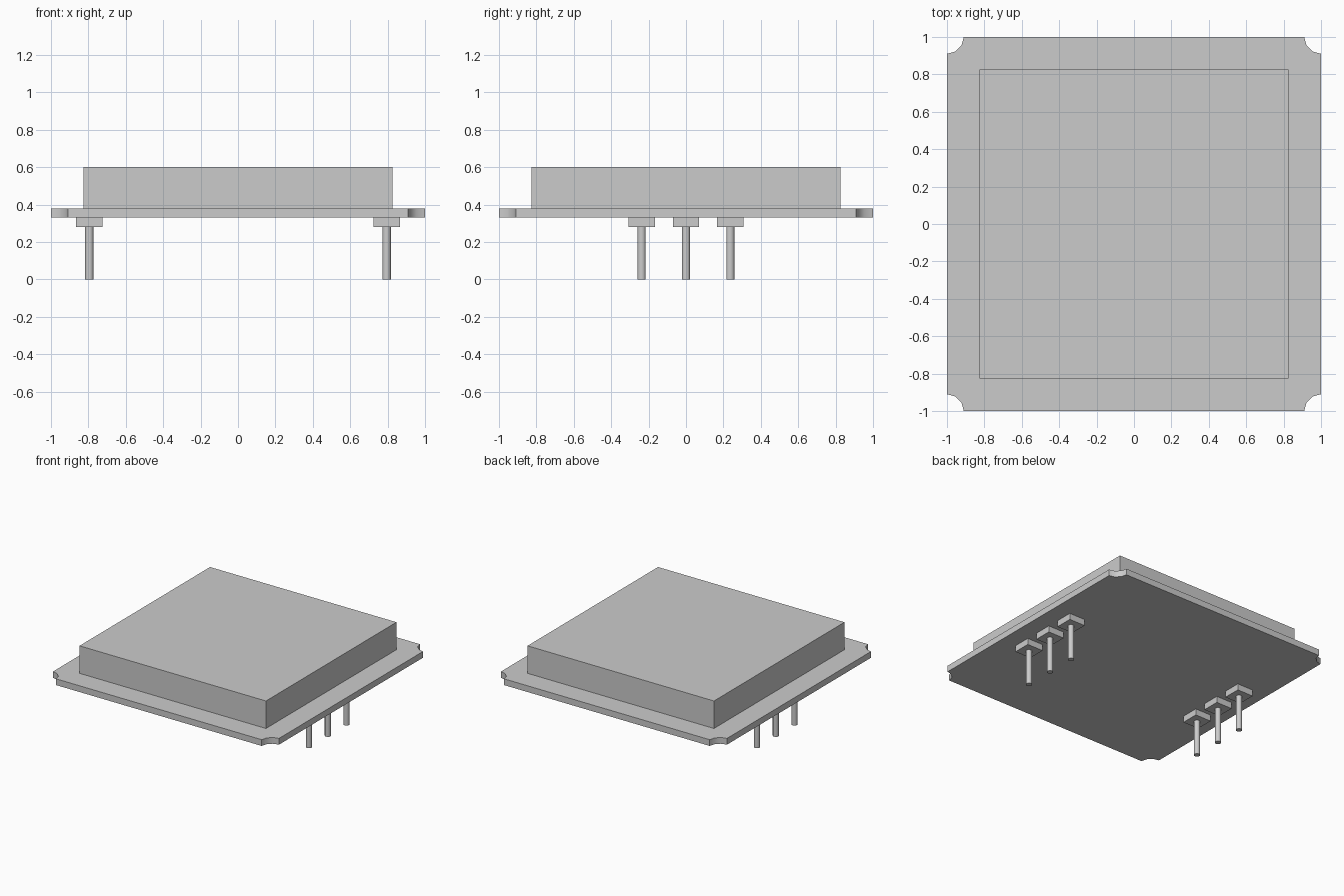
import bpy, bmesh
from math import cos, sin, pi

if "Cube" in bpy.data.objects:
    bpy.data.objects.remove(bpy.data.objects["Cube"])


def prism(name, outline, z0, z1, smooth_angle=None):
    """Extrude a closed XY outline from z0 to z1."""
    bm = bmesh.new()
    base = bm.faces.new([bm.verts.new((x, y, z0)) for x, y in outline])
    top = bmesh.ops.extrude_face_region(bm, geom=[base])["geom"]
    bmesh.ops.translate(bm, vec=(0, 0, z1 - z0),
                        verts=[v for v in top if isinstance(v, bmesh.types.BMVert)])
    bmesh.ops.recalc_face_normals(bm, faces=bm.faces)
    mesh = bpy.data.meshes.new(name)
    bm.to_mesh(mesh)
    bm.free()
    obj = bpy.data.objects.new(name, mesh)
    bpy.context.collection.objects.link(obj)
    if smooth_angle:
        bpy.ops.object.select_all(action='DESELECT')
        obj.select_set(True)
        bpy.context.view_layer.objects.active = obj
        bpy.ops.object.shade_smooth_by_angle(angle=smooth_angle)
    return obj


def rect(cx, cy, h):
    return [(cx - h, cy - h), (cx + h, cy - h), (cx + h, cy + h), (cx - h, cy + h)]


def circle(cx, cy, r, n):
    return [(cx + r * cos(2 * pi * (i + 0.5) / n), cy + r * sin(2 * pi * (i + 0.5) / n))
            for i in range(n)]


# Base plate with a concave round notch at each corner
NOTCH, STEPS = 0.09, 3
outline = []
for k, (cx, cy) in enumerate([(1, 1), (-1, 1), (-1, -1), (1, -1)]):
    start = 1.5 * pi + k * pi / 2
    for i in range(STEPS + 1):
        a = start - i * (pi / 2) / STEPS
        outline.append((cx + NOTCH * cos(a), cy + NOTCH * sin(a)))
prism("base_plate", outline, 0.33, 0.38, smooth_angle=pi * 35 / 180)

# Raised lid
prism("lid", rect(0, 0, 0.825), 0.38, 0.6)

# Two rows of three pins, each with a square collar
for side, x in (("left", -0.795), ("right", 0.795)):
    for i, y in enumerate((-0.237, 0, 0.237)):
        prism(f"collar_{side}_{i + 1}", rect(x, y, 0.07), 0.28, 0.33)
        prism(f"pin_{side}_{i + 1}", circle(x, y, 0.0235, 8), 0.0, 0.28,
              smooth_angle=pi * 50 / 180)
